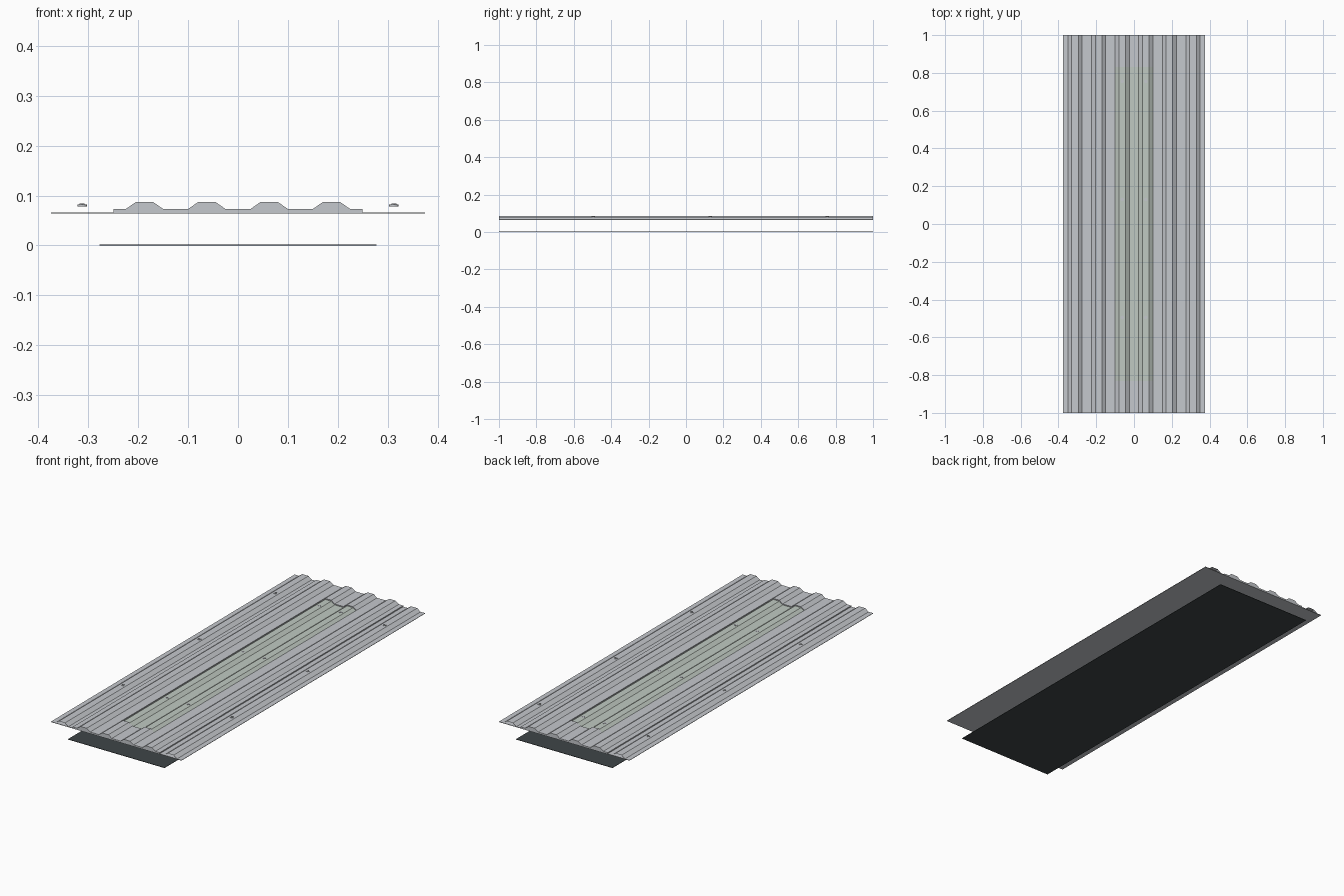
import bpy, bmesh
from mathutils import Matrix

if "Cube" in bpy.data.objects:
    bpy.data.objects.remove(bpy.data.objects["Cube"])

PITCH, FOOT, CROWN, RISE = 0.125, 0.0375, 0.0175, 0.014
RIBS = [(i - 2.5) * PITCH for i in range(6)]


def material(name, color):
    m = bpy.data.materials.new(name)
    m.diffuse_color = color
    m.use_nodes = True
    m.node_tree.nodes["Principled BSDF"].inputs["Base Color"].default_value = m.diffuse_color
    return m


steel = material("steel", (0.56, 0.58, 0.61, 1))
glazing = material("glazing", (0.53, 0.59, 0.54, 1))
membrane = material("membrane", (0.05, 0.06, 0.065, 1))


def finish(name, bm, mat):
    bmesh.ops.remove_doubles(bm, verts=bm.verts, dist=1e-6)
    me = bpy.data.meshes.new(name)
    bm.to_mesh(me)
    bm.free()
    ob = bpy.data.objects.new(name, me)
    bpy.context.collection.objects.link(ob)
    me.materials.append(mat)
    return ob


def rib_profile(x0, x1, pan):
    """Trapezoid rib cross-section between x0 and x1."""
    pts = [(x0, pan)]
    for c in RIBS:
        if c - FOOT > x0 - 1e-4 and c + FOOT < x1 + 1e-4:
            pts += [(c - FOOT, pan), (c - CROWN, pan + RISE),
                    (c + CROWN, pan + RISE), (c + FOOT, pan)]
    pts.append((x1, pan))
    return [p for i, p in enumerate(pts) if i == 0 or abs(p[0] - pts[i - 1][0]) > 1e-4]


def ribbed(name, x0, x1, y0, y1, pan, mat, floor=None):
    """Ribbed sheet; with a floor height it becomes a closed solid."""
    bm = bmesh.new()
    pts = rib_profile(x0, x1, pan)
    front = [bm.verts.new((x, y0, z)) for x, z in pts]
    back = [bm.verts.new((x, y1, z)) for x, z in pts]
    for i in range(len(pts) - 1):
        bm.faces.new((front[i], front[i + 1], back[i + 1], back[i]))
    if floor is not None:
        f = [bm.verts.new((x, y0, floor)) for x in (x0, x1)]
        b = [bm.verts.new((x, y1, floor)) for x in (x0, x1)]
        bm.faces.new([f[0], f[1]] + front[::-1])
        bm.faces.new([b[1], b[0]] + back)
        bm.faces.new((f[1], f[0], b[0], b[1]))
        bm.faces.new((f[0], front[0], back[0], b[0]))
        bm.faces.new((f[1], b[1], back[-1], front[-1]))
        bmesh.ops.recalc_face_normals(bm, faces=bm.faces)
    return finish(name, bm, mat)


def plate(name, width, z0, z1, mat):
    bm = bmesh.new()
    bmesh.ops.create_cube(bm, size=1, matrix=Matrix.Translation((0, 0, (z0 + z1) / 2))
                          @ Matrix.Diagonal((width, 2, z1 - z0, 1)))
    return finish(name, bm, mat)


# Lower liner and flat backing under the ribbed sheets
plate("lower_liner", 0.555, 0.0, 0.002, membrane)
plate("backing_sheet", 0.75, 0.0645, 0.0665, steel)

# Main ribbed roof sheet, thin and open at the ends
ribbed("roof_sheet", -0.375, 0.375, -1, 1, 0.0672, steel)

# Recessed translucent panel
ribbed("skylight_panel", -0.1, 0.1, -0.83, 0.83, 0.0677, glazing)

# Raised ribbed surround framing the skylight
for side, x0, x1 in (("left", -0.25, -0.1), ("right", 0.1, 0.25)):
    ribbed(f"surround_{side}", x0, x1, -1, 1, 0.073, steel, floor=0.066)
for end, y0, y1 in (("front", -1, -0.83), ("back", 0.83, 1)):
    ribbed(f"surround_{end}", -0.1, 0.1, y0, y1, 0.073, steel, floor=0.066)

# Roofing screws: round washer with a hexagonal head
for x in (RIBS[0], RIBS[2], RIBS[3], RIBS[5]):
    for y in (-0.495, 0.13, 0.755):
        bm = bmesh.new()
        for sides, r, z0, z1 in ((16, 0.0095, 0.0785, 0.0824), (6, 0.006, 0.0824, 0.0842)):
            bmesh.ops.create_cone(bm, cap_ends=True, segments=sides, radius1=r, radius2=r,
                                  depth=z1 - z0, matrix=Matrix.Translation((x, y, (z0 + z1) / 2)))
        finish("roof_screw", bm, steel)
